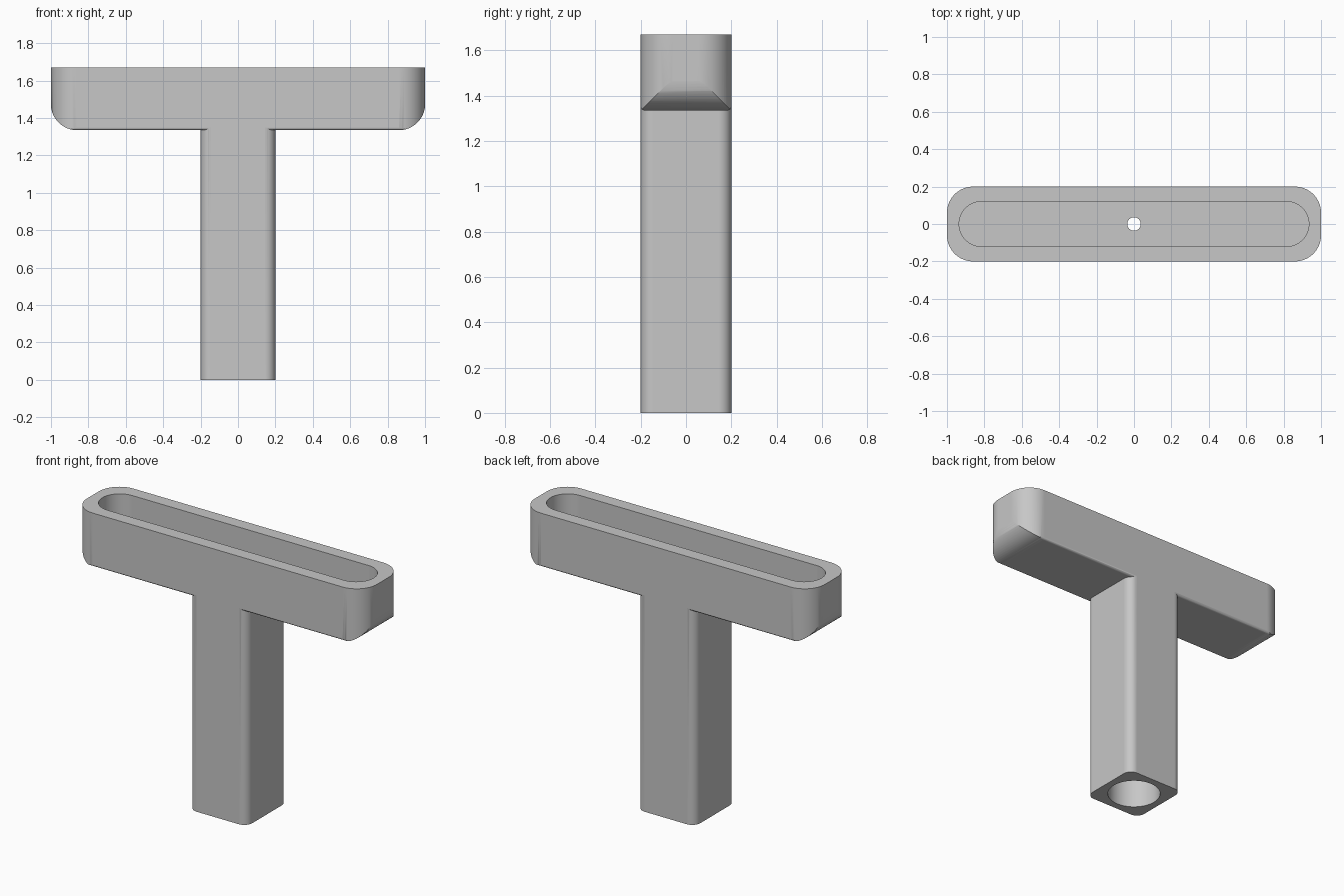
import bpy
import bmesh
from math import sin, cos, pi, radians
from mathutils import Vector

cube = bpy.data.objects.get("Cube")
if cube:
    bpy.data.objects.remove(cube, do_unlink=True)

TOP, UNDER = 1.67, 1.335      # bar top and underside
FLOOR = 1.41                  # floor of the slot

grey = bpy.data.materials.new("plain grey")
grey.use_nodes = True
colour = (0.57, 0.57, 0.57, 1)
grey.diffuse_color = colour
grey.node_tree.nodes["Principled BSDF"].inputs["Base Color"].default_value = colour


def rounded_rect(u0, u1, v0, v1, low_r, high_r, steps=16):
    """Outline with separate radii for the lower and upper corners."""
    corners = [(u1, v1, high_r, 0), (u0, v1, high_r, 1),
               (u0, v0, low_r, 2), (u1, v0, low_r, 3)]
    points = []
    for u, v, r, quarter in corners:
        if r == 0:
            points.append((u, v))
            continue
        cu = u - r if u == u1 else u + r
        cv = v - r if v == v1 else v + r
        for i in range(steps + 1):
            a = (quarter + i / steps) * pi / 2
            points.append((cu + r * cos(a), cv + r * sin(a)))
    return points


def circle(r, steps=64):
    return [(r * cos(2 * pi * i / steps), r * sin(2 * pi * i / steps))
            for i in range(steps)]


def prism(name, outline, start, end, axis="z"):
    """Extrude a flat outline along one axis."""
    place = {"x": lambda u, v, w: (w, u, v),
             "y": lambda u, v, w: (u, w, v),
             "z": lambda u, v, w: (u, v, w)}[axis]
    bm = bmesh.new()
    face = bm.faces.new([bm.verts.new(place(u, v, start)) for u, v in outline])
    ext = bmesh.ops.extrude_face_region(bm, geom=[face])
    move = Vector(place(0, 0, end - start))
    for item in ext["geom"]:
        if isinstance(item, bmesh.types.BMVert):
            item.co += move
    bmesh.ops.recalc_face_normals(bm, faces=bm.faces)
    mesh = bpy.data.meshes.new(name)
    bm.to_mesh(mesh)
    bm.free()
    mesh.materials.append(grey)
    obj = bpy.data.objects.new(name, mesh)
    bpy.context.collection.objects.link(obj)
    return obj


def activate(obj):
    bpy.ops.object.select_all(action="DESELECT")
    obj.select_set(True)
    bpy.context.view_layer.objects.active = obj


def combine(body, tool, operation):
    """Apply a boolean and discard its tool."""
    activate(body)
    mod = body.modifiers.new(operation, "BOOLEAN")
    mod.operation = operation
    mod.solver = "EXACT"
    mod.object = tool
    bpy.ops.object.modifier_apply(modifier=mod.name)
    bpy.data.objects.remove(tool, do_unlink=True)


# Bar: rounded plan, trimmed by large end curves and fine long edges
body = prism("t_shaped_holder", rounded_rect(-1, 1, -0.2, 0.2, 0.14, 0.14), 1.2, TOP)
ends = rounded_rect(-1.0005, 1.0005, UNDER, 1.9, 0.14, 0)
combine(body, prism("end_trim", ends, -0.4, 0.4, "y"), "INTERSECT")
edges = rounded_rect(-0.2005, 0.2005, UNDER - 0.0005, 1.9, 0.018, 0, 6)
combine(body, prism("edge_trim", edges, -1.2, 1.2, "x"), "INTERSECT")

# Square stem with rounded corners
stem = rounded_rect(-0.2, 0.2, -0.2, 0.2, 0.055, 0.055, 10)
combine(body, prism("stem", stem, 0, 1.5), "UNION")

# Slot in the bar, round socket in the stem and a small hole joining them
slot = rounded_rect(-0.935, 0.935, -0.12, 0.12, 0.1195, 0.1195)
combine(body, prism("slot_cutter", slot, FLOOR, 1.9), "DIFFERENCE")
combine(body, prism("socket_cutter", circle(0.155), -0.1, 1.25), "DIFFERENCE")
combine(body, prism("hole_cutter", circle(0.036, 32), 1.1, 1.6), "DIFFERENCE")

# Smooth curves with flat planes
activate(body)
bpy.ops.object.shade_smooth_by_angle(angle=radians(30))
normals = body.modifiers.new("flat_planes", "WEIGHTED_NORMAL")
normals.keep_sharp = True
